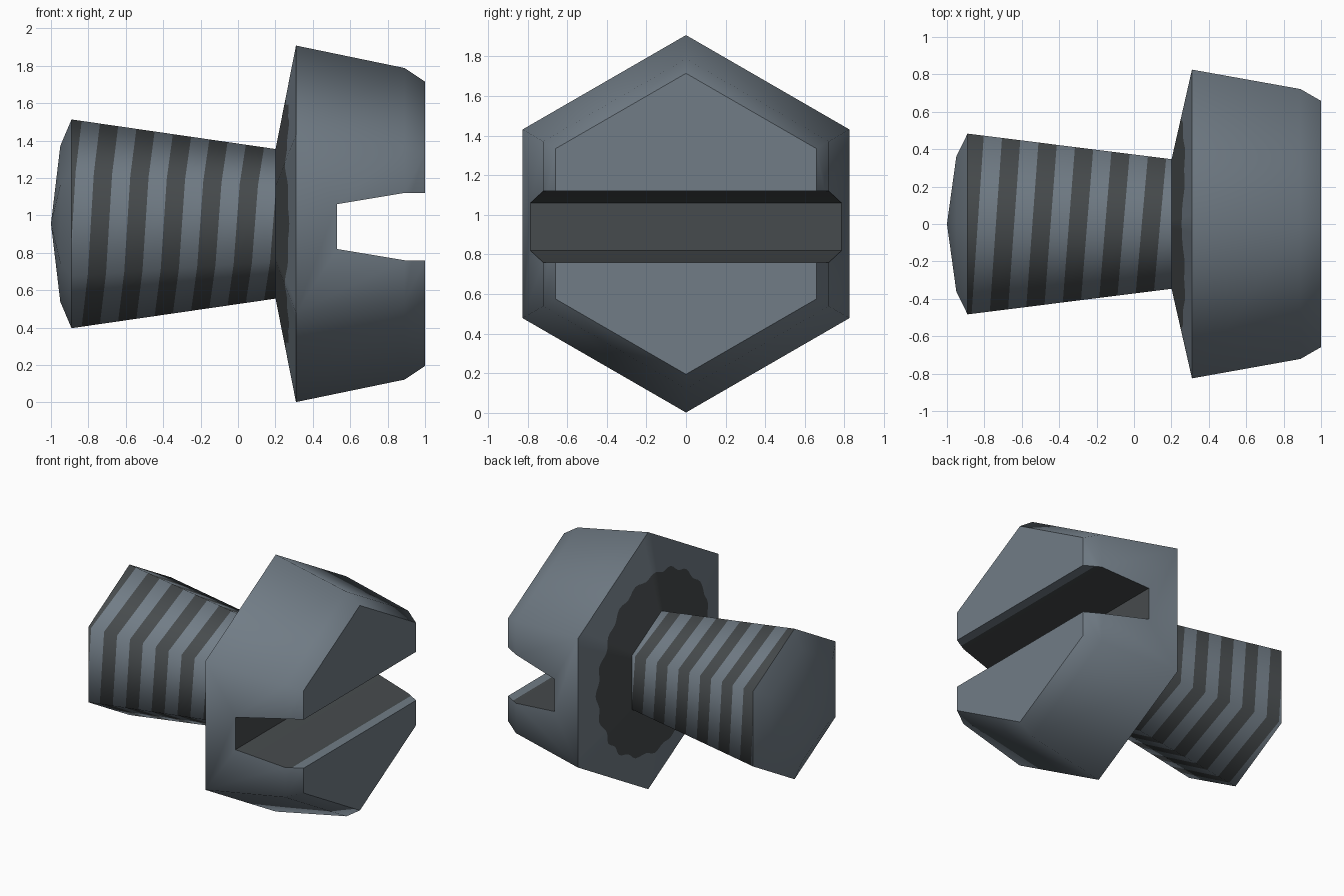
import bpy, bmesh, math
from mathutils import Vector

if "Cube" in bpy.data.objects:
    bpy.data.objects.remove(bpy.data.objects["Cube"])

ZC = 0.955      # height of the bolt axis
SLOT_Z = 0.94   # height of the slot centre


def material(name, rgb):
    m = bpy.data.materials.new(name)
    m.diffuse_color = (*rgb, 1)
    m.use_nodes = True
    m.node_tree.nodes["Principled BSDF"].inputs["Base Color"].default_value = m.diffuse_color
    return m


STEEL = material("steel_grey", (0.165, 0.202, 0.238))
DARK = material("dark_grey", (0.062, 0.070, 0.074))


def pos(x, r, a):
    # angle runs from the bottom, through the front, to the top
    return Vector((x, -r * math.sin(a), ZC - r * math.cos(a)))


def hex_factor(a):
    # distance to a unit hexagon (corner at the bottom) at angle a
    return math.cos(math.pi / 6) / math.cos((a % (math.pi / 3)) - math.pi / 6)


def finish(bm, name, centre_x, angle):
    # face outward from a point on the axis, then smooth
    bmesh.ops.remove_doubles(bm, verts=bm.verts, dist=1e-5)
    bm.normal_update()
    c = Vector((centre_x, 0, ZC))
    for f in bm.faces:
        if f.normal.dot(f.calc_center_median() - c) < 0:
            f.normal_flip()
    me = bpy.data.meshes.new(name)
    bm.to_mesh(me)
    bm.free()
    ob = bpy.data.objects.new(name, me)
    bpy.context.collection.objects.link(ob)
    me.materials.append(STEEL)
    me.materials.append(DARK)
    smooth(ob, angle)
    return ob


def smooth(ob, angle):
    bpy.ops.object.select_all(action='DESELECT')
    ob.select_set(True)
    bpy.context.view_layer.objects.active = ob
    bpy.ops.object.shade_smooth_by_angle(angle=math.radians(angle))


def hex_loft(profile, caps=False):
    bm = bmesh.new()
    rings = [[bm.verts.new(pos(x, r, j * math.pi / 3)) for j in range(6)]
             for x, r in profile]
    for p, q in zip(rings, rings[1:]):
        for j in range(6):
            k = (j + 1) % 6
            bm.faces.new((p[j], p[k], q[k], q[j]))
    if caps:
        bm.faces.new(rings[0])
        bm.faces.new(rings[-1])
    return bm


# Domed tip
finish(hex_loft([(-0.89, 0.558), (-0.95, 0.417), (-1.0, 0.0)]), "tip", -0.8, 45)

# Tapered shank with a spiral thread stripe
X0, X1, PITCH = -0.89, 0.2, 0.195
bm = bmesh.new()


def shank_point(i, j):
    x = -0.787 + PITCH * ((j - 1.5) / 6 + i / 2)
    r = 0.558 + (0.400 - 0.558) * (x - X0) / (X1 - X0)
    return bm.verts.new(pos(x, r, j * math.pi / 3))


for i in range(-4, 16):
    for j in range(6):
        f = bm.faces.new([shank_point(i, j), shank_point(i, j + 1),
                          shank_point(i + 1, j + 1), shank_point(i + 1, j)])
        f.material_index = 1 - i % 2
bmesh.ops.remove_doubles(bm, verts=bm.verts, dist=1e-4)
for x, n in ((X0, -1), (X1, 1)):
    bmesh.ops.bisect_plane(bm, geom=bm.verts[:] + bm.edges[:] + bm.faces[:],
                           plane_co=(x, 0, 0), plane_no=(n, 0, 0), clear_outer=True)
finish(bm, "threaded_shank", -0.3, 65)

# Flange under the head, with a wavy dark ring round the neck
bm = bmesh.new()
N = 120
rings = [[], [], []]
for s in range(N):
    a = 2 * math.pi * s / N
    h = hex_factor(a)
    wave = (0.655 + 0.013 * math.cos(20 * a)) / h
    for ring, r in zip(rings, (0.395, wave, 0.953)):
        x = 0.2 + 0.11 * (r - 0.395) / (0.953 - 0.395)
        ring.append(bm.verts.new(pos(x, r * h, a)))
for b in range(2):
    for s in range(N):
        t = (s + 1) % N
        f = bm.faces.new((rings[b][s], rings[b][t], rings[b + 1][t], rings[b + 1][s]))
        f.material_index = 1 - b
finish(bm, "flange", 0.6, 45)

# Hexagonal head
head = finish(hex_loft([(0.31, 0.953), (0.89, 0.833), (1.0, 0.760)], caps=True),
              "head", 0.6, 59.4)

# Slot cutter: flared profile extruded across the head
half = [(0.53, 0.12), (0.89, 0.18), (0.93, 0.18), (1.2, 0.18)]
bm = bmesh.new()
sides = []
for y in (-1.2, 1.2):
    sides.append([[bm.verts.new((x, y, SLOT_Z + s * h)) for x, h in half] for s in (-1, 1)])
for k in range(3):
    for s in (0, 1):   # walls
        bm.faces.new((sides[0][s][k], sides[0][s][k + 1], sides[1][s][k + 1], sides[1][s][k]))
for k in (0, 3):       # floor and open end
    bm.faces.new((sides[0][0][k], sides[0][1][k], sides[1][1][k], sides[1][0][k]))
for lo, hi in sides:   # outer ends
    bm.faces.new(lo + hi[::-1])
bmesh.ops.recalc_face_normals(bm, faces=bm.faces)
me = bpy.data.meshes.new("slot_cutter")
bm.to_mesh(me)
bm.free()
cutter = bpy.data.objects.new("slot_cutter", me)
bpy.context.collection.objects.link(cutter)
cutter.hide_render = True

mod = head.modifiers.new("slot", 'BOOLEAN')
mod.operation = 'DIFFERENCE'
mod.solver = 'EXACT'
mod.object = cutter
bpy.context.view_layer.objects.active = head
# the cut must come first, ahead of any smoothing modifier
while head.modifiers[0] != mod:
    bpy.ops.object.modifier_move_up(modifier=mod.name)
bpy.ops.object.modifier_apply(modifier="slot")
bpy.data.objects.remove(cutter)

# Dark slot floor and walls, with a bare steel lip at the mouth
for p in head.data.polygons:
    in_slot = abs(p.center.z - SLOT_Z) < 0.185
    wall = abs(p.normal.z) > 0.9 and p.center.x < 0.93
    floor = p.normal.x > 0.9 and p.center.x < 0.6
    p.material_index = int(in_slot and (wall or floor))
smooth(head, 59.4)
